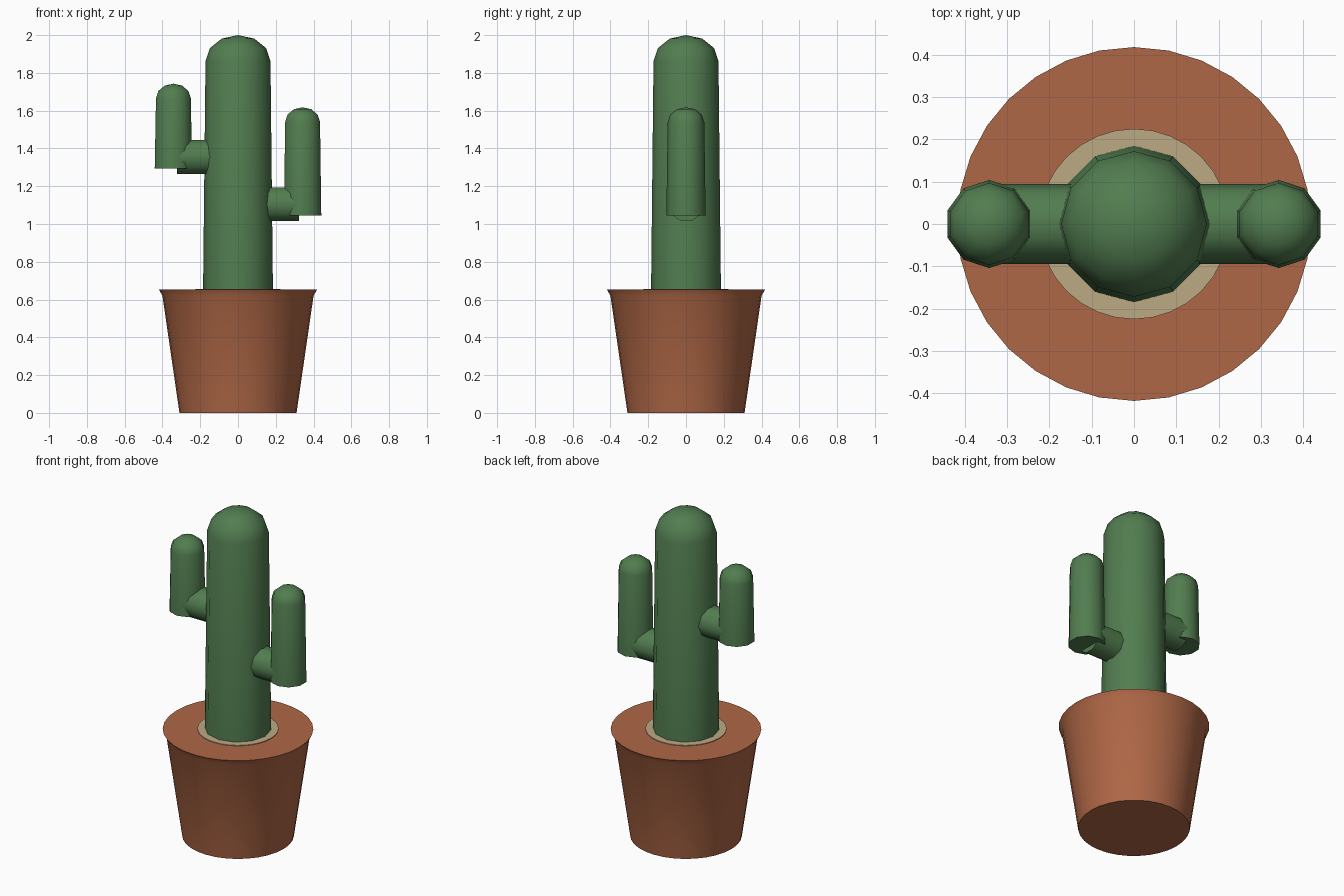
import bpy, bmesh, math
from mathutils import Matrix

if "Cube" in bpy.data.objects:
    bpy.data.objects.remove(bpy.data.objects["Cube"])


def material(name, rgb):
    m = bpy.data.materials.new(name)
    m.diffuse_color = (*rgb, 1)
    m.use_nodes = True
    m.node_tree.nodes["Principled BSDF"].inputs["Base Color"].default_value = m.diffuse_color
    return m


GREEN = material("cactus_green", (0.084, 0.205, 0.08))
CLAY = material("terracotta", (0.43, 0.136, 0.061))
SAND = material("sand", (0.51, 0.40, 0.235))


def lathe(name, profile, sides, mat, matrix=Matrix(), smooth=40):
    """Spin an (r, z) profile about z with a vertex on +y; r = 0 is a pole."""
    bm = bmesh.new()
    rings = []
    for r, z in profile:
        if r == 0:
            rings.append([bm.verts.new((0, 0, z))] * sides)
        else:
            angles = [math.pi / 2 + math.tau * i / sides for i in range(sides)]
            rings.append([bm.verts.new((r * math.cos(a), r * math.sin(a), z)) for a in angles])
    for lo, hi in zip(rings, rings[1:]):
        for i in range(sides):
            j = (i + 1) % sides
            quad = dict.fromkeys((lo[i], lo[j], hi[j], hi[i]))
            bm.faces.new(list(quad))
    if profile[0][0]:
        bm.faces.new(rings[0][::-1])
    if profile[-1][0]:
        bm.faces.new(rings[-1])
    bm.transform(matrix)
    bmesh.ops.recalc_face_normals(bm, faces=bm.faces)
    mesh = bpy.data.meshes.new(name)
    bm.to_mesh(mesh)
    bm.free()
    mesh.materials.append(mat)
    ob = bpy.data.objects.new(name, mesh)
    bpy.context.collection.objects.link(ob)
    bpy.ops.object.select_all(action='DESELECT')
    ob.select_set(True)
    bpy.context.view_layer.objects.active = ob
    bpy.ops.object.shade_smooth_by_angle(angle=math.radians(smooth))
    return ob


def domed(r0, z0, r1, z1, top, steps=3):
    """Tapered column profile finished with a slightly squashed dome."""
    dome = []
    for k in range(1, steps):
        a = math.pi / 2 * k / steps
        dome.append((r1 * math.cos(a), z1 + (top - z1) * math.sin(a)))
    return [(r0, z0), (r1, z1), *dome, (0, top)]


# Pot with flared lip, and sand disc on its flat top
lathe("pot", [(0.31, 0), (0.40, 0.62), (0.418, 0.652)], 32, CLAY)
lathe("sand", [(0.225, 0.63), (0.225, 0.656)], 32, SAND)

# Main column
lathe("trunk", domed(0.185, 0.64, 0.172, 1.862, 2.0), 12, GREEN)

# Two arms: a horizontal stub and an upright domed column
for side, sx, stub_z, base, shoulder, top in (
        ("left", -1, 1.355, 1.293, 1.665, 1.743),
        ("right", 1, 1.105, 1.045, 1.54, 1.618)):
    lathe(side + "_stub", [(0.094, 0.10), (0.094, 0.323)], 10, GREEN,
          Matrix.Translation((0, 0, stub_z)) @ Matrix.Rotation(sx * math.pi / 2, 4, 'Y'))
    lathe(side + "_arm", domed(0.104, base, 0.097, shoulder, top), 10, GREEN,
          Matrix.Translation((sx * 0.342, 0, 0)))
